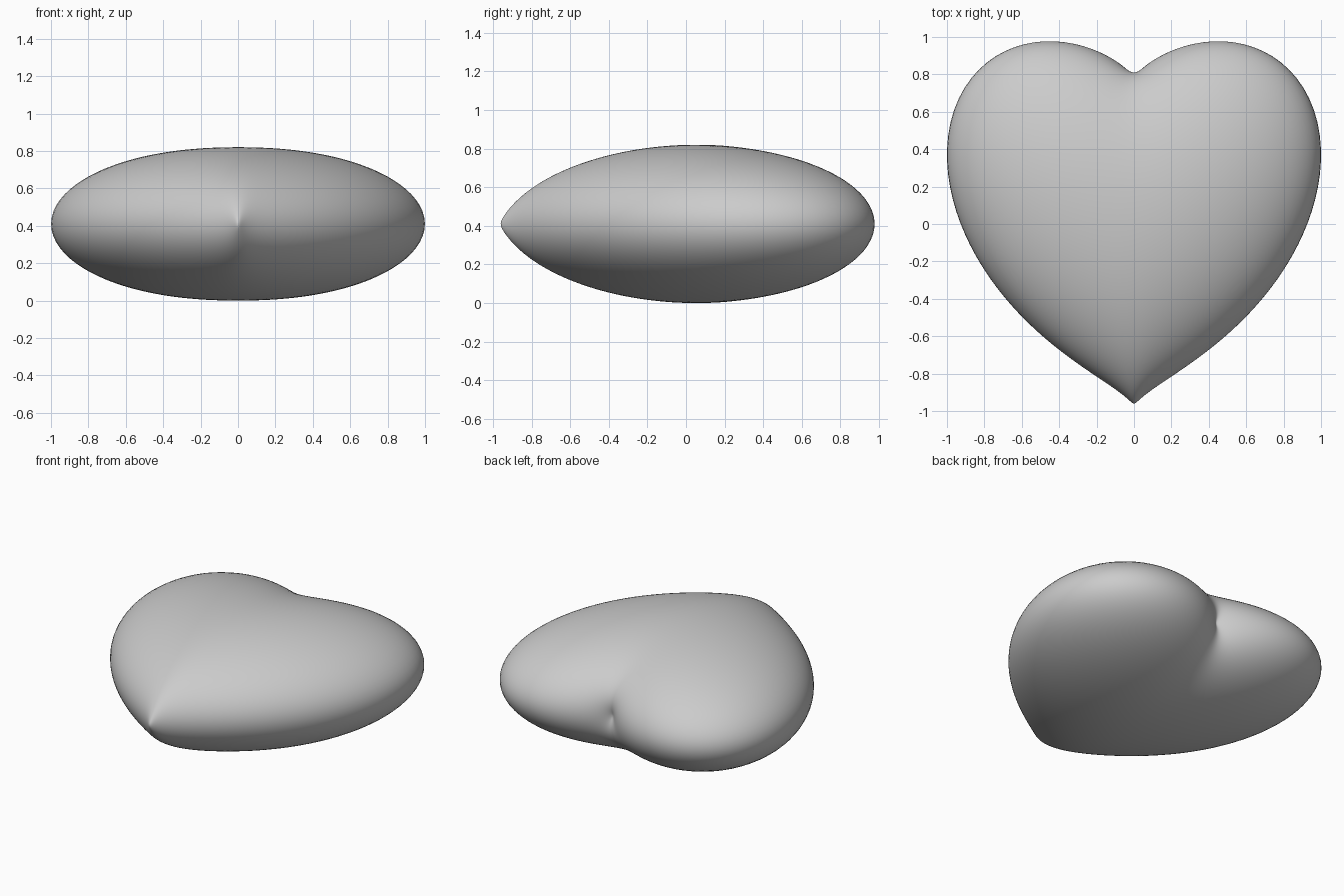
import bpy, bmesh, math

if "Cube" in bpy.data.objects:
    bpy.data.objects.remove(bpy.data.objects["Cube"])

SCALE, SHIFT_Y, HALF_THICK = 0.878, -0.109, 0.41
SEGMENTS, RINGS = 128, 96


def heart_radius(x, y, z):
    """Distance to the heart surface along a unit direction (y points to the lobes)."""
    a = x * x + 2.25 * z * z + y * y

    def value(r):
        # the small constant blunts the tip and the notch
        k = (r * r * (x * x + 0.1125 * z * z) + 0.00025) ** (1 / 3)
        return a * r * r - 1 - k * r * y

    low, high = 0.1, 3.0
    for _ in range(40):
        mid = (low + high) / 2
        if value(mid) > 0:
            high = mid
        else:
            low = mid
    return low


# Puffy heart: a sphere with poles at tip and notch, pushed out to the heart surface
bm = bmesh.new()
bmesh.ops.create_uvsphere(bm, u_segments=SEGMENTS, v_segments=RINGS, radius=1)
for v in bm.verts:
    u = math.acos(max(-1, min(1, v.co.z))) / math.pi
    # crowd the rings toward both poles, where the surface pinches
    theta = math.pi * (u - 0.85 * math.sin(2 * math.pi * u) / (2 * math.pi))
    phi = math.atan2(v.co.y, v.co.x)
    d = (math.sin(theta) * math.cos(phi), math.cos(theta), math.sin(theta) * math.sin(phi))
    r = heart_radius(*d)
    v.co = [r * c for c in d]

# Size the heart and rest it on the ground
top = max(v.co.z for v in bm.verts)
for v in bm.verts:
    v.co = (v.co.x * SCALE, v.co.y * SCALE + SHIFT_Y, (v.co.z / top + 1) * HALF_THICK)
bmesh.ops.recalc_face_normals(bm, faces=bm.faces)
for f in bm.faces:
    f.smooth = True

mesh = bpy.data.meshes.new("heart")
bm.to_mesh(mesh)
bm.free()
heart = bpy.data.objects.new("heart", mesh)
bpy.context.collection.objects.link(heart)

grey = bpy.data.materials.new("light grey")
grey.diffuse_color = (0.6, 0.6, 0.6, 1)
grey.use_nodes = True
grey.node_tree.nodes["Principled BSDF"].inputs["Base Color"].default_value = grey.diffuse_color
mesh.materials.append(grey)
